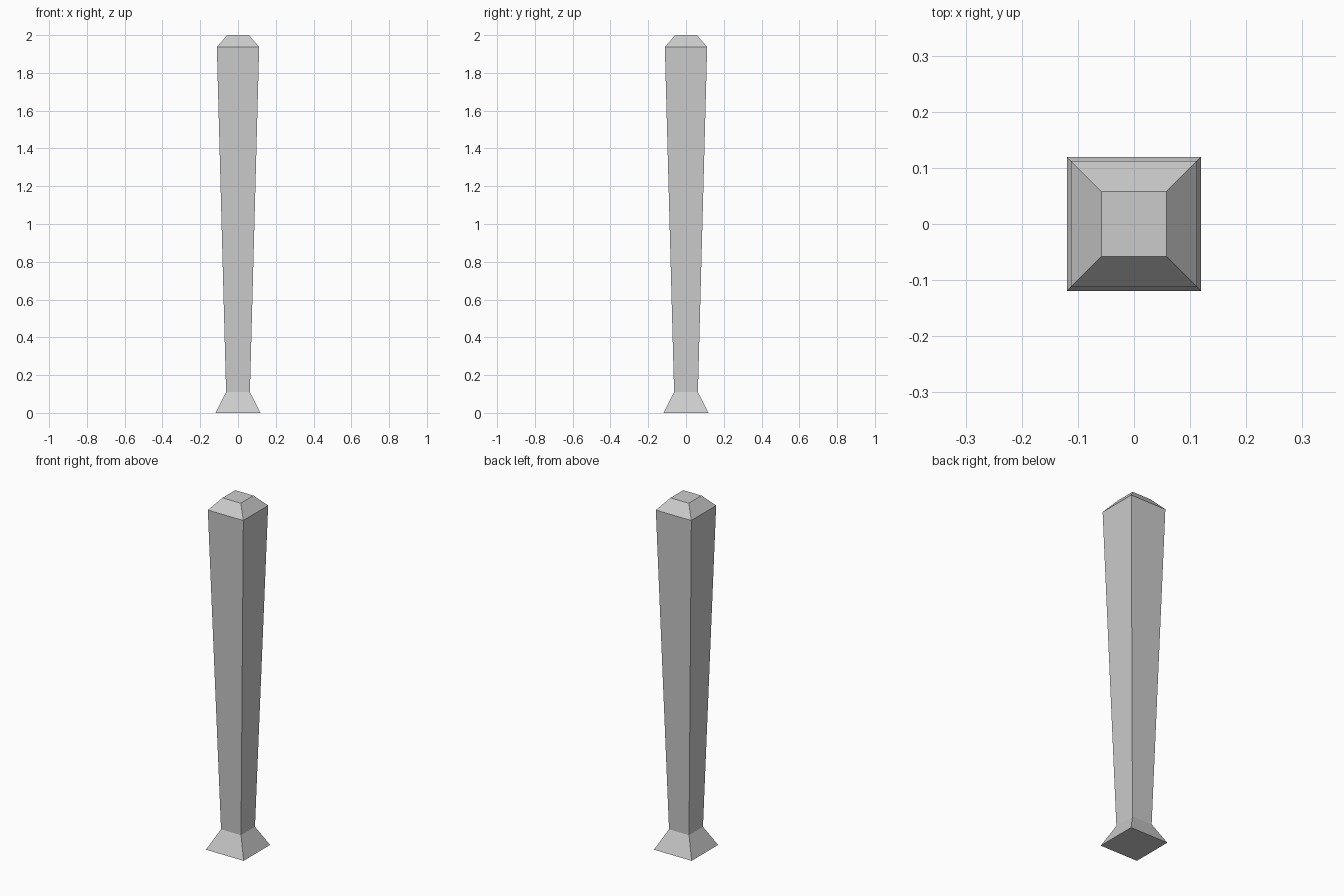
import bpy
import bmesh

if "Cube" in bpy.data.objects:
    bpy.data.objects.remove(bpy.data.objects["Cube"])

# Square cross-sections from bottom to top: (height, half width)
PROFILE = [(0.0, 0.119), (0.11, 0.063), (1.937, 0.112), (2.0, 0.0575)]

bm = bmesh.new()
rings = []
for z, h in PROFILE:
    corners = [(-h, -h), (h, -h), (h, h), (-h, h)]
    rings.append([bm.verts.new((x, y, z)) for x, y in corners])

# Flared foot, tapered shaft and bevelled cap sides
for low, high in zip(rings, rings[1:]):
    for i in range(4):
        j = (i + 1) % 4
        bm.faces.new((low[i], low[j], high[j], high[i]))

# Closed underside and flat top
bm.faces.new(rings[0][::-1])
bm.faces.new(rings[-1])

mesh = bpy.data.meshes.new("tapered_post")
bm.to_mesh(mesh)
bm.free()
post = bpy.data.objects.new("tapered_post", mesh)
bpy.context.collection.objects.link(post)
